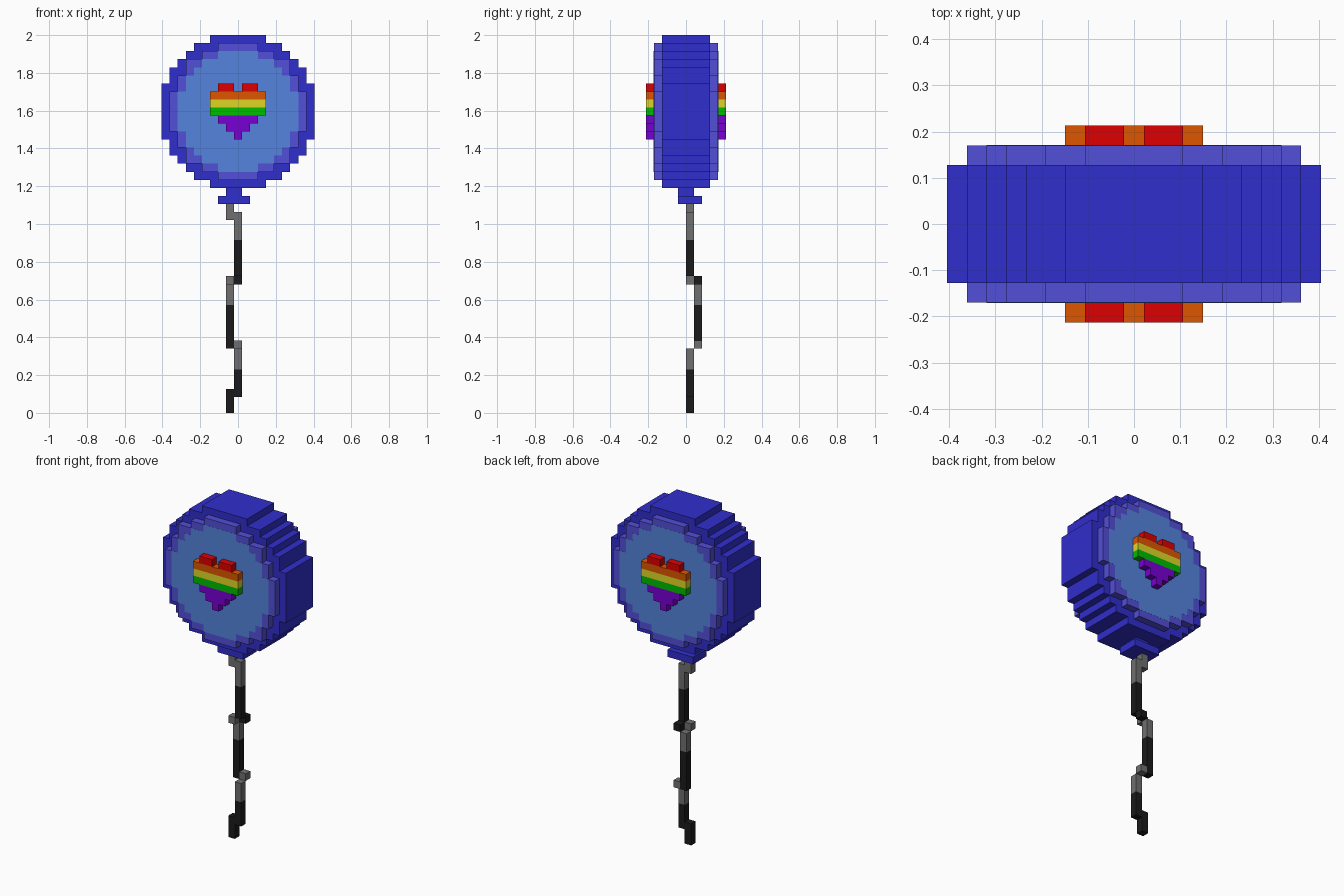
import bpy
import bmesh

cube = bpy.data.objects.get("Cube")
if cube:
    bpy.data.objects.remove(cube, do_unlink=True)

U = 2 / 47  # size of one block


def material(name, rgb):
    lin = [((c / 255 + 0.055) / 1.055) ** 2.4 if c > 10 else c / 255 / 12.92 for c in rgb]
    m = bpy.data.materials.new(name)
    m.use_nodes = True
    m.diffuse_color = (*lin, 1)
    bsdf = next(n for n in m.node_tree.nodes if n.type == 'BSDF_PRINCIPLED')
    bsdf.inputs["Base Color"].default_value = (*lin, 1)
    bsdf.inputs["Roughness"].default_value = 0.9
    return m


DARK_BLUE = material("dark blue", (48, 46, 204))
VIOLET = material("violet blue", (82, 78, 216))
SKY = material("sky blue", (84, 132, 220))
RED = material("red", (222, 0, 0))
ORANGE = material("orange", (222, 86, 0))
YELLOW = material("yellow", (222, 214, 38))
GREEN = material("green", (0, 188, 0))
PURPLE = material("purple", (120, 0, 212))
GREY = material("grey", (112, 112, 112))
BLACK = material("black", (27, 27, 27))


def prism(name, outline, y0, y1, mat):
    """Extrude an (x, z) outline, given in blocks, from y0 to y1."""
    bm = bmesh.new()
    face = bm.faces.new([bm.verts.new((x * U, y0 * U, z * U)) for x, z in outline])
    ext = bmesh.ops.extrude_face_region(bm, geom=[face])
    verts = [v for v in ext["geom"] if isinstance(v, bmesh.types.BMVert)]
    bmesh.ops.translate(bm, verts=verts, vec=(0, (y1 - y0) * U, 0))
    bmesh.ops.recalc_face_normals(bm, faces=bm.faces)
    mesh = bpy.data.meshes.new(name)
    bm.to_mesh(mesh)
    bm.free()
    mesh.materials.append(mat)
    obj = bpy.data.objects.new(name, mesh)
    bpy.context.collection.objects.link(obj)


def box(name, x0, x1, y0, y1, z0, z1, mat):
    prism(name, [(x0, z0), (x1, z0), (x1, z1), (x0, z1)], y0, y1, mat)


def stepped(top, halves):
    """Symmetric stepped outline from half widths of one-block rows, top down."""
    right = []
    for i, h in enumerate(halves):
        if right and right[-1][0] == h:
            right.pop()
        else:
            right.append((h, top - i))
        right.append((h, top - i - 1))
    return right + [(-x, z) for x, z in reversed(right)]


def disc_rows(upper, middle):
    """Mirror the upper rows below the widest middle rows."""
    return upper + middle + upper[::-1]


# Balloon: wide body, raised rim and flat face panel on both sides
body = disc_rows([3.5, 5.5, 6.5, 7.5, 8.5, 8.5], [9.5] * 7)
rim = disc_rows([2.5, 4.5, 6.5, 6.5, 7.5, 7.5], [8.5] * 5)
panel = disc_rows([2.5, 4.5, 5.5, 6.5, 6.5], [7.5] * 5)
prism("balloon_body", stepped(47, body), -3, 3, DARK_BLUE)
for side, s in (("front", -1), ("back", 1)):
    prism(f"{side}_rim", stepped(46, rim), s * 3, s * 4, VIOLET)
    prism(f"{side}_panel", stepped(45, panel), s * 4, s * 4.015, SKY)

    # Striped heart
    y0, y1 = s * 4, s * 5
    for lobe, x in (("right", -2.5), ("left", 0.5)):
        box(f"{side}_heart_{lobe}_lobe", x, x + 2, y0, y1, 40, 41, RED)
    for stripe, z, mat in (("orange", 39, ORANGE), ("yellow", 38, YELLOW), ("green", 37, GREEN)):
        box(f"{side}_heart_{stripe}_stripe", -3.5, 3.5, y0, y1, z, z + 1, mat)
    prism(f"{side}_heart_tip", stepped(37, [2.5, 1.5, 0.5]), y0, y1, PURPLE)

# Knot under the balloon
box("knot_neck", -1.5, 0.5, -1, 1, 27, 28, DARK_BLUE)
box("knot_base", -2.5, 1.5, -1, 2, 26, 27, DARK_BLUE)

# String: one-block pieces as (column x, column y, bottom, top, colour)
string = [
    (-1.5, 0, 24, 26, GREY),
    (-0.5, 0, 21.5, 25, GREY),
    (-0.5, 0, 17, 21.5, BLACK),
    (-1.5, 0, 16, 17, GREY),
    (-0.5, 1, 16, 17, BLACK),
    (-1.5, 1, 13.4, 16, GREY),
    (-1.5, 1, 8, 13.4, BLACK),
    (-0.5, 1, 8, 9, GREY),
    (-0.5, 0, 5.4, 8, GREY),
    (-0.5, 0, 2, 5.4, BLACK),
    (-1.5, 0, 0, 3, BLACK),
]
for i, (x, y, z0, z1, mat) in enumerate(string, 1):
    box(f"string_piece_{i}", x, x + 1, y, y + 1, z0, z1, mat)
